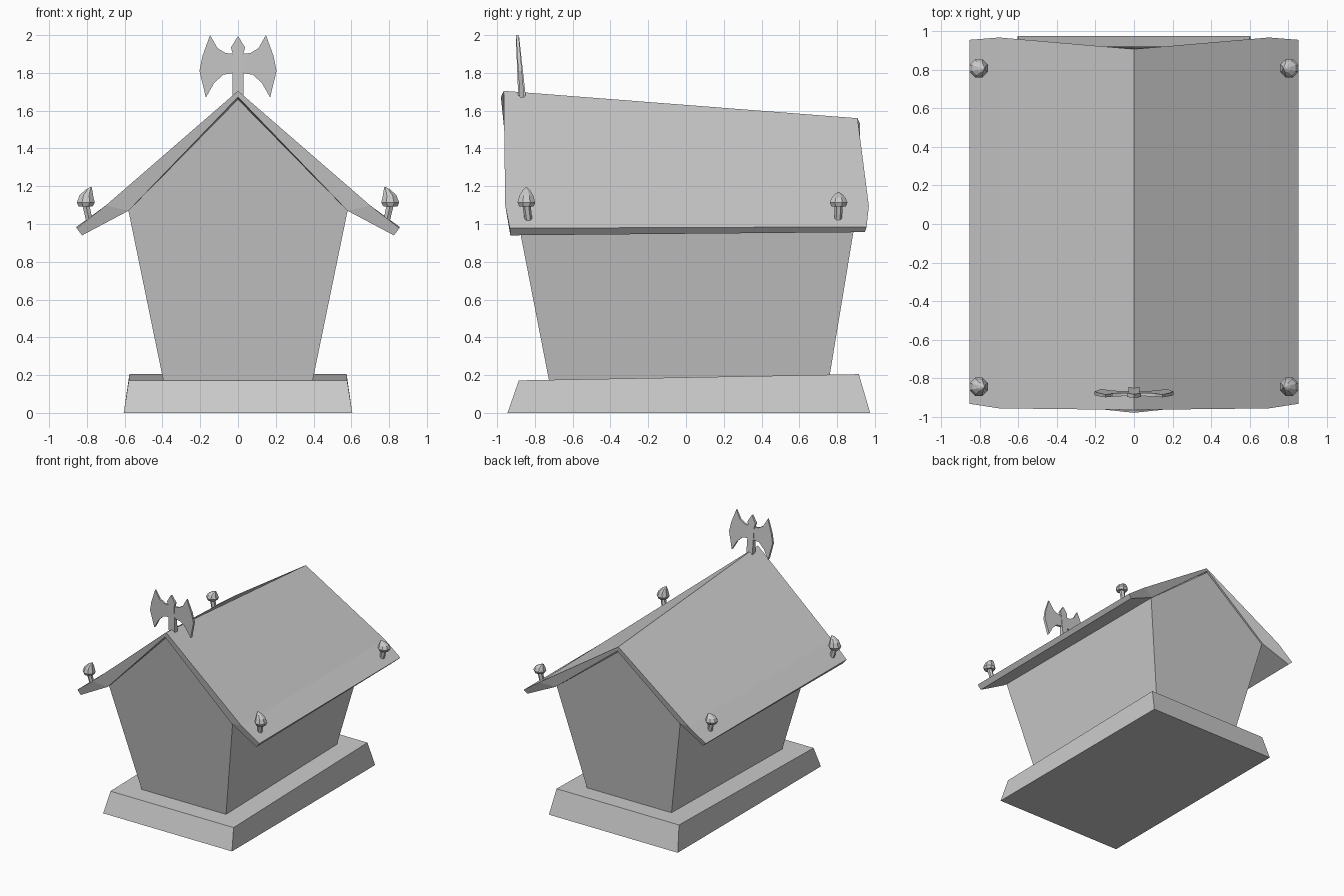
import bpy, bmesh
from math import cos, sin, tau

if "Cube" in bpy.data.objects:
    bpy.data.objects.remove(bpy.data.objects["Cube"])


def finish(name, bm, mirror=False):
    bmesh.ops.recalc_face_normals(bm, faces=bm.faces)
    mesh = bpy.data.meshes.new(name)
    bm.to_mesh(mesh)
    bm.free()
    ob = bpy.data.objects.new(name, mesh)
    bpy.context.collection.objects.link(ob)
    if mirror:
        ob.modifiers.new("mirror", 'MIRROR').use_axis[0] = True
    return ob


def loft(name, rings, mirror=False):
    """Join closed rings of equal length and cap both ends."""
    bm = bmesh.new()
    rows = [[bm.verts.new(p) for p in ring] for ring in rings]
    n = len(rows[0])
    for a, b in zip(rows, rows[1:]):
        for i in range(n):
            j = (i + 1) % n
            bm.faces.new((a[i], a[j], b[j], b[i]))
    bm.faces.new(rows[0])
    bm.faces.new(rows[-1])
    return finish(name, bm, mirror)


# Sloping plinth
loft("plinth", [
    [(-.605, -.945, 0), (.605, -.945, 0), (.605, .975, 0), (-.605, .975, 0)],
    [(-.578, -.885, .172), (.578, -.885, .172), (.575, .915, .205), (-.575, .915, .205)],
])


# House body, flaring outwards towards the roof
def gable(y_low, z_low, y_mid, y_top, z_top):
    return [(-.395, y_low, z_low), (.395, y_low, z_low), (.58, y_mid, 1.07),
            (0, y_top, z_top), (-.58, y_mid, 1.07)]


loft("house_body", [gable(-.725, .17, -.9, -.965, 1.66),
                    gable(.76, .195, .905, .912, 1.52)])

# Roof slabs: top ridge, top break, top eave, bottom eave, wall corner, low ridge
front = [(0, -.965, 1.705), (.7, -.957, 1.098), (.855, -.933, .978),
         (.825, -.93, .94), (.58, -.918, 1.07), (0, -.98, 1.672)]
back = [(0, .908, 1.56), (.7, .968, 1.095), (.855, .956, .985),
        (.825, .947, .957), (.58, .918, 1.07), (0, .922, 1.53)]
bm = bmesh.new()
f, b = [[bm.verts.new(p) for p in ring] for ring in (front, back)]
for i in range(5):
    bm.faces.new((f[i], f[i + 1], b[i + 1], b[i]))
for r in (f, b):
    bm.faces.new((r[0], r[1], r[4], r[5]))
    bm.faces.new((r[1], r[2], r[3], r[4]))
roof = finish("roof", bm, True)


# Small mushrooms near the roof corners
def ring(x, y, z, r, n):
    return [(x + r * cos(tau * (i + .5) / n), y + r * sin(tau * (i + .5) / n), z)
            for i in range(n)]


for label, y, lean, tip in (("front", -.833, -.012, 1.197), ("back", .805, .003, 1.17)):
    loft(label + "_mushroom_stems", [
        ring(.785, y, 1.01, .02, 6),
        ring(.808, y + lean, 1.11, .022, 6)], True)
    h = tip - 1.115
    loft(label + "_mushroom_caps", [
        ring(.807, y + lean, 1.092, .04, 8),
        ring(.806, y + lean, 1.113, .051, 8),
        ring(.803, y + lean, 1.115 + h * .45, .039, 8),
        ring(.791, y + lean, 1.115 + h * .78, .021, 8),
        ring(.777, y + lean, tip, .002, 8)], True)


# Double axe on the ridge, leaning forwards
def lean_y(z):
    return -.868 - (z - 1.67) * .075


def plate(name, outline, half, mirror=False):
    loft(name, [[(x, lean_y(z) + s * half(x, z), z) for x, z in outline]
                for s in (-1, 1)], mirror)


plate("axe_handle", [(-.028, 1.67), (.028, 1.67), (.028, 1.9), (.037, 1.935),
                     (0, 1.995), (-.037, 1.935), (-.028, 1.9)],
      lambda x, z: .02 - (z - 1.67) * .035)
plate("axe_blades", [(.02, 1.9), (.065, 1.905), (.108, 1.93), (.148, 2.0),
                     (.188, 1.89), (.204, 1.81), (.17, 1.67), (.127, 1.745),
                     (.08, 1.79), (.02, 1.8)],
      lambda x, z: .012 - (z - 1.67) * .015, True)
